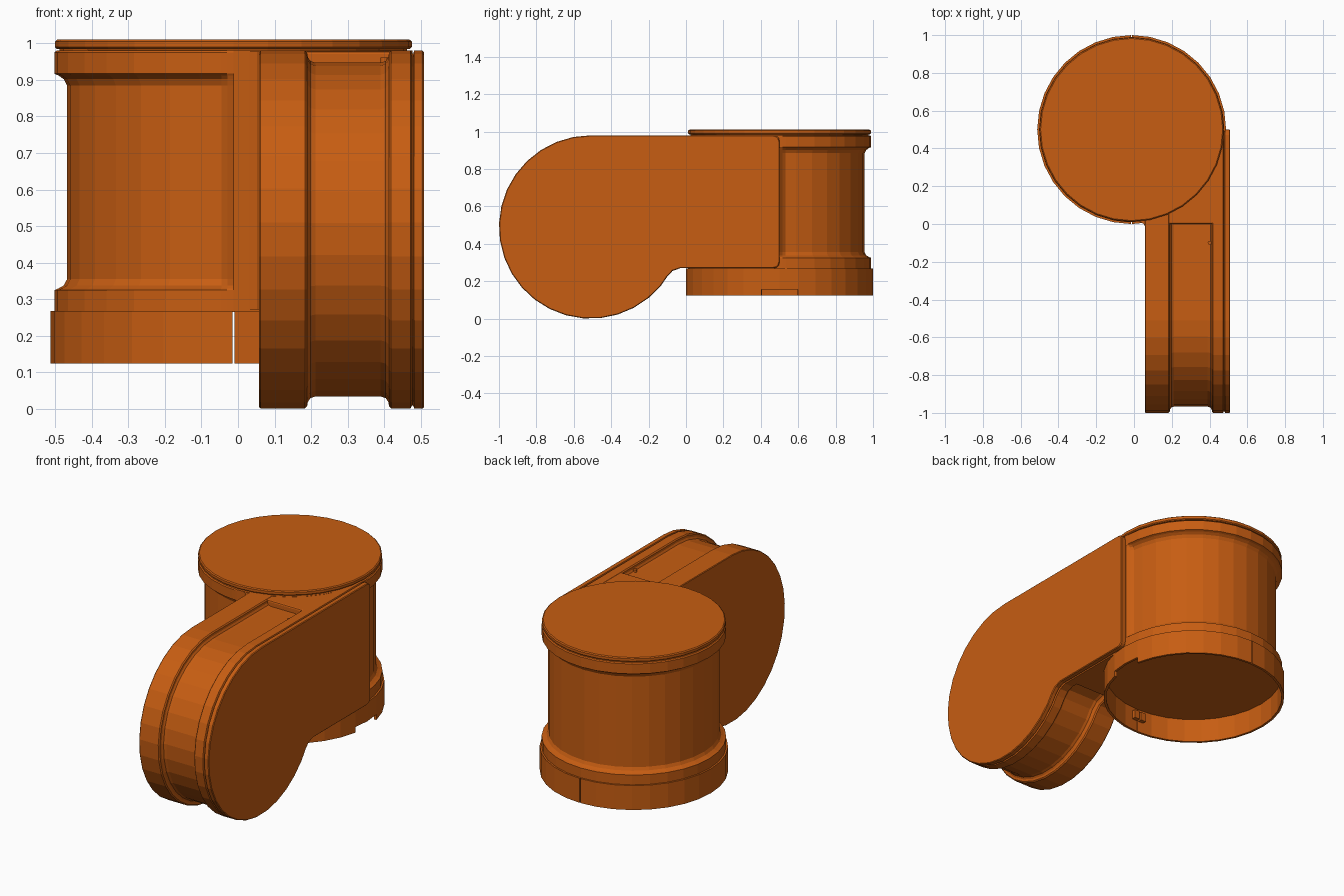
import bpy, bmesh
from math import sin, cos, radians, pi

if "Cube" in bpy.data.objects:
    bpy.data.objects.remove(bpy.data.objects["Cube"])

CX, CY = -0.0125, 0.5          # axis of the vertical housing
SEG = 32

mat = bpy.data.materials.new("orange")
mat.diffuse_color = (0.57, 0.11, 0.006, 1)
mat.use_nodes = True
mat.node_tree.nodes["Principled BSDF"].inputs["Base Color"].default_value = mat.diffuse_color


def finish(name, bm):
    bmesh.ops.recalc_face_normals(bm, faces=bm.faces)
    me = bpy.data.meshes.new(name)
    bm.to_mesh(me)
    bm.free()
    me.materials.append(mat)
    ob = bpy.data.objects.new(name, me)
    bpy.context.collection.objects.link(ob)
    return ob


def loft(name, rings, closed=False, caps=True):
    """Skin a list of equal-length closed point loops."""
    bm = bmesh.new()
    vs = [[bm.verts.new(p) for p in r] for r in rings]
    n = len(vs[0])
    last = len(vs) if closed else len(vs) - 1
    for i in range(last):
        a, b = vs[i], vs[(i + 1) % len(vs)]
        for j in range(n):
            k = (j + 1) % n
            bm.faces.new((a[j], a[k], b[k], b[j]))
    if caps and not closed:
        bm.faces.new(vs[0])
        bm.faces.new(vs[-1])
    return finish(name, bm)


def box(name, lo, hi, bevel=0):
    bm = bmesh.new()
    bmesh.ops.create_cube(bm, size=1)
    for v in bm.verts:
        v.co = [l + (c + 0.5) * (h - l) for c, l, h in zip(v.co, lo, hi)]
    if bevel:
        bmesh.ops.bevel(bm, geom=bm.edges[:], offset=bevel, segments=2,
                        profile=0.5, affect='EDGES')
    return finish(name, bm)


def polar(r, deg, z):
    a = radians(deg)
    return (CX + r * cos(a), CY + r * sin(a), z)


# Housing: waisted drum, the waist fades out in the quadrant behind the arm
step = 360 / SEG
angles = [i * step for i in range(SEG)] + [2, 4, 266, 268]
angles.sort()


def waist(deg):
    if deg == 0 or deg >= 270:
        return 0.0
    return {2: 0.55, 268: 0.55, 4: 0.9, 266: 0.9}.get(deg, 1.0)


rows = [(0.265, 0), (0.325, 0), (0.33, 0.012), (0.338, 0.026), (0.355, 0.035),
        (0.885, 0.035), (0.902, 0.026), (0.912, 0.012), (0.917, 0), (0.975, 0), (0.98, 0.006)]
loft("housing", [[polar(0.49 - d * waist(a), a, z) for a in angles] for z, d in rows])

# Lid with a shadow gap below it
lid = [(0.975, 0.475), (0.984, 0.475), (0.985, 0.483), (0.99, 0.488),
       (1.005, 0.488), (1.01, 0.482)]
loft("lid", [[polar(r, i * step, z) for i in range(SEG)] for z, r in lid])

# Collar: two thin half rings, split front and back, with a notch on the right
def collar(name, start, end):
    n = SEG // 2
    cuts = [(start + (end - start) * i / n) for i in range(n + 1)]
    rings = []
    for i, a in enumerate(cuts):
        if i in (0, n):
            a += 0.3 if i == 0 else -0.3
        bottoms = [0.125]
        if name == "collar_right" and i in (n // 2 - 1, n // 2 + 1):
            bottoms = [0.125, 0.157] if i < n // 2 else [0.157, 0.125]
        elif name == "collar_right" and i == n // 2:
            bottoms = [0.157]
        for b in bottoms:
            rings.append([polar(0.5, a, b), polar(0.5, a, 0.268),
                          polar(0.486, a, 0.268), polar(0.486, a, b)])
    loft(name, rings)


collar("collar_right", -90, 90)
collar("collar_left", 90, 270)
for s, side in ((-1, "left"), (1, "right")):
    x = CX + s * 0.022
    box("clip_" + side, (x - 0.017, 0.01, 0.19), (x + 0.017, 0.04, 0.24))


# Arm: side profile in the yz plane, shrunk by an inset to cut the grooves
def arm_profile(x, d):
    r = 0.49 - d
    pts = [(-0.51 + r * cos(radians(t)), 0.49 + r * sin(radians(t)))
           for t in [90 + 230 * i / 21 for i in range(22)]]
    pts += [(-0.1 - d * 0.8, 0.225 + d * 0.7), (-0.072 - d * 0.5, 0.255 + d * 0.9),
            (-0.03, 0.27 + d)]
    c = 0.03
    for cz, t0 in ((0.27 + d + c, -90), (0.98 - d - c, 0)):
        pts += [(0.5 - d - c + c * cos(radians(t0 + t)), cz + c * sin(radians(t0 + t)))
                for t in (0, 30, 60, 90)]
    return [(x, y, z) for y, z in pts]


stations = [(0.058, 0.003), (0.062, 0), (0.183, 0), (0.189, 0.006), (0.191, 0.018),
            (0.198, 0.028), (0.212, 0.033), (0.39, 0.033), (0.404, 0.028),
            (0.411, 0.018), (0.413, 0.006), (0.419, 0), (0.472, 0), (0.476, 0.008)]
loft("arm", [arm_profile(x, d) for x, d in stations])
plate = [(0.47, 0.008), (0.479, 0.008), (0.482, 0), (0.505, 0), (0.509, 0.004)]
loft("side_plate", [arm_profile(x, d) for x, d in plate])

# Shoulder block closing the groove where the arm meets the housing
box("shoulder", (0.062, 0.0, 0.271), (0.474, 0.49, 0.979), 0.008)

# Small fillet between arm and housing
loft("arm_fillet", [[(0.07, -0.02, z), (0.058, -0.012, z), (0.052, 0.0, z), (0.03, 0.012, z),
                     (0.03, 0.05, z), (0.07, 0.05, z)] for z in (0.272, 0.978)])

# Screw in the top groove
loft("screw", [[(0.4 + 0.01 * cos(i * pi / 6), -0.1 + 0.01 * sin(i * pi / 6), z)
                for i in range(12)] for z in (0.93, 0.962)])
